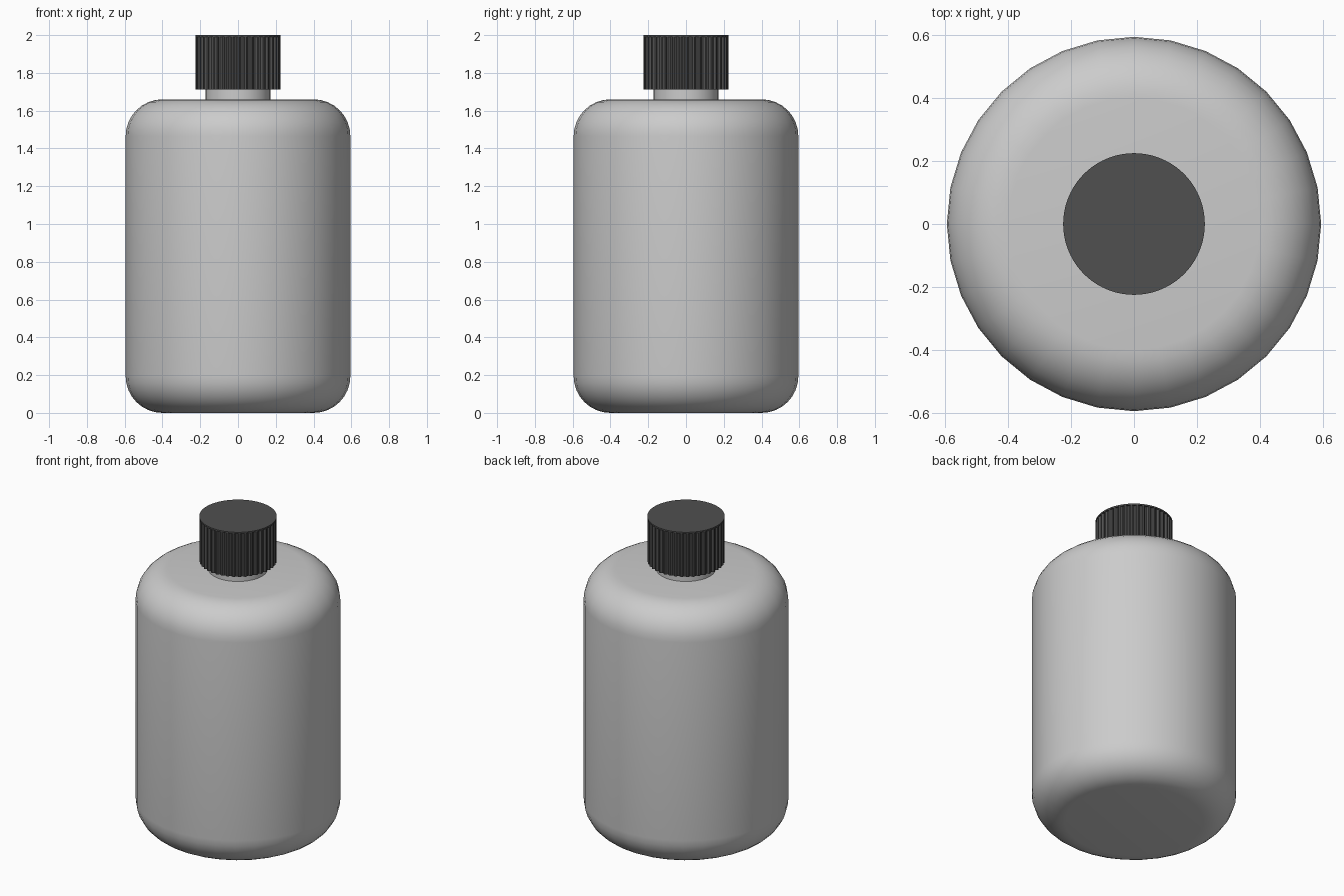
import bpy, bmesh, math

if "Cube" in bpy.data.objects:
    bpy.data.objects.remove(bpy.data.objects["Cube"])


def ring(bm, radii, z):
    n = len(radii)
    return [bm.verts.new((r * math.cos(2 * math.pi * i / n),
                          r * math.sin(2 * math.pi * i / n), z))
            for i, r in enumerate(radii)]


def loft(name, sections, angle):
    """Closed solid through stacked rings; each section is (radii, z)."""
    bm = bmesh.new()
    rings = [ring(bm, radii, z) for radii, z in sections]
    for a, b in zip(rings, rings[1:]):
        n = len(a)
        for i in range(n):
            j = (i + 1) % n
            bm.faces.new((a[i], a[j], b[j], b[i]))
    bm.faces.new(rings[0][::-1])
    bm.faces.new(rings[-1])
    bmesh.ops.recalc_face_normals(bm, faces=bm.faces)
    me = bpy.data.meshes.new(name)
    bm.to_mesh(me)
    bm.free()
    ob = bpy.data.objects.new(name, me)
    bpy.context.collection.objects.link(ob)
    bpy.ops.object.select_all(action='DESELECT')
    ob.select_set(True)
    bpy.context.view_layer.objects.active = ob
    bpy.ops.object.shade_smooth_by_angle(angle=math.radians(angle))
    return ob


# Bottle body: cylinder with rounded top and bottom edges
R, H, F, STEPS = 0.595, 1.66, 0.195, 8
arc = [(R - F + F * math.sin(t), F - F * math.cos(t))
       for t in (math.pi / 2 * k / STEPS for k in range(STEPS + 1))]
profile = arc + [(r, H - z) for r, z in reversed(arc)]
loft("bottle_body", [([r] * 32, z) for r, z in profile], 30)

# Neck
loft("neck", [([0.172] * 32, 1.64), ([0.172] * 32, 1.78)], 30)

# Screw cap: grip grooves up the side, plain rim at the top
RIBS, CR, DEPTH = 40, 0.225, 0.01
grooved = [CR, CR, CR - DEPTH, CR - DEPTH] * RIBS
plain = [CR] * (4 * RIBS)
cap = loft("screw_cap", [(grooved, 1.713), (grooved, 1.99),
                         (plain, 1.991), (plain, 2.0)], 20)
mat = bpy.data.materials.new("dark_plastic")
mat.diffuse_color = (0.08, 0.08, 0.08, 1)
mat.use_nodes = True
mat.node_tree.nodes["Principled BSDF"].inputs["Base Color"].default_value = mat.diffuse_color
cap.data.materials.append(mat)
